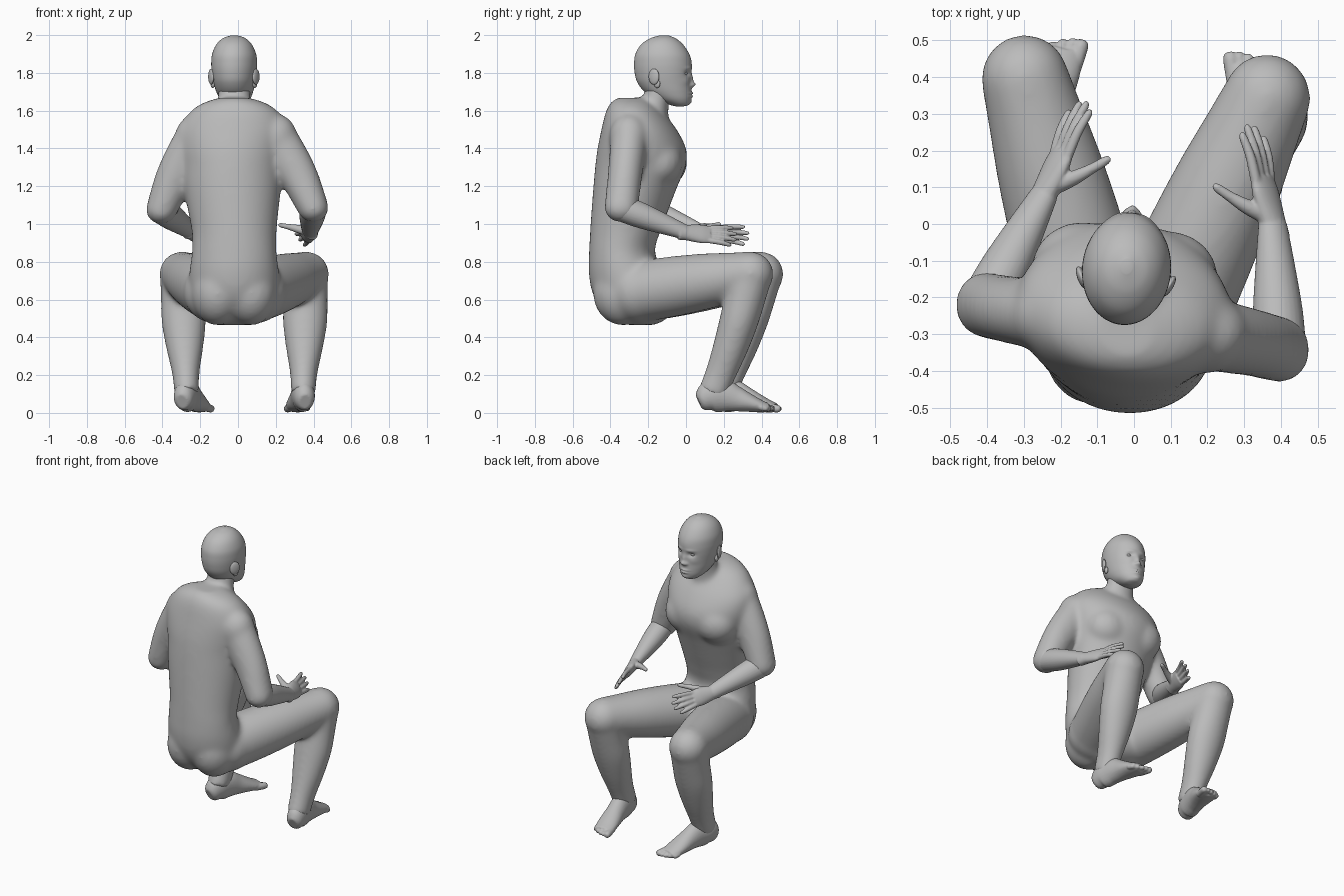
import bpy, bmesh, math
from mathutils import Vector, Matrix

cube = bpy.data.objects.get("Cube")
if cube:
    bpy.data.objects.remove(cube, do_unlink=True)

clay = bpy.data.materials.new("grey clay")
clay.diffuse_color = (0.5, 0.5, 0.5, 1)
clay.use_nodes = True
clay.node_tree.nodes["Principled BSDF"].inputs["Base Color"].default_value = (0.5, 0.5, 0.5, 1)


def spline(rings, sub):
    """Catmull-Rom interpolation of ring tuples."""
    out = []
    for i in range(len(rings) - 1):
        p0, p1 = rings[max(i - 1, 0)], rings[i]
        p2, p3 = rings[i + 1], rings[min(i + 2, len(rings) - 1)]
        for k in range(sub):
            t = k / sub
            out.append([0.5 * (2 * b + (c - a) * t + (2 * a - 5 * b + 4 * c - d) * t * t
                               + (3 * b - a - 3 * c + d) * t ** 3)
                        for a, b, c, d in zip(p0, p1, p2, p3)])
    return out + [list(rings[-1])]


def loft(bm, rings, n=28, sub=5, flat=False, ref=(1, 0, 0), twist=0.0):
    """Closed tube through rings (x, y, z, radius along ref, radius across)."""
    rings = spline(rings, sub)
    pts = [Vector(r[:3]) for r in rings]
    loops = []
    for i, r in enumerate(rings):
        t = Vector((0, 0, 1)) if flat else (pts[min(i + 1, len(pts) - 1)] - pts[max(i - 1, 0)]).normalized()
        a = Vector(ref)
        a = (a - t * a.dot(t)).normalized()
        a = Matrix.Rotation(twist, 3, t) @ a
        b = t.cross(a)
        loops.append([bm.verts.new(pts[i] + a * r[3] * math.cos(u) + b * r[4] * math.sin(u))
                      for u in (2 * math.pi * j / n for j in range(n))])
    for lo, hi in zip(loops, loops[1:]):
        for j in range(n):
            k = (j + 1) % n
            bm.faces.new((lo[j], lo[k], hi[k], hi[j]))
    bm.faces.new(loops[0][::-1])
    bm.faces.new(loops[-1])
    return [v for lp in loops for v in lp]


def ball(bm, centre, radii, turn=0.0):
    m = Matrix.Translation(centre) @ Matrix.Rotation(turn, 4, 'Z') @ Matrix.Diagonal((*radii, 1))
    bmesh.ops.create_uvsphere(bm, u_segments=24, v_segments=16, radius=1, matrix=m)


def limb(bm, start, end, profile, ref=(1, 0, 0), bow=(0, 0, 0)):
    """Tapered limb; profile holds (fraction, radius, radius)."""
    start, end, bow = Vector(start), Vector(end), Vector(bow)
    loft(bm, [(*(start.lerp(end, f) + bow * math.sin(math.pi * f)), ra, rb)
              for f, ra, rb in profile], ref=ref)


def finish(bm, name, voxel=None, smooth=0):
    """Turn the parts into one object, optionally fused to a single skin."""
    bmesh.ops.recalc_face_normals(bm, faces=bm.faces)
    me = bpy.data.meshes.new(name)
    bm.to_mesh(me)
    bm.free()
    ob = bpy.data.objects.new(name, me)
    bpy.context.collection.objects.link(ob)
    me.materials.append(clay)
    bpy.ops.object.select_all(action='DESELECT')
    bpy.context.view_layer.objects.active = ob
    ob.select_set(True)
    if voxel:
        m = ob.modifiers.new("fuse", 'REMESH')
        m.mode, m.voxel_size, m.use_smooth_shade = 'VOXEL', voxel, True
        s = ob.modifiers.new("soften", 'SMOOTH')
        s.factor, s.iterations = 0.5, smooth
        for mod in ("fuse", "soften"):
            bpy.ops.object.modifier_apply(modifier=mod)
    bpy.ops.object.shade_smooth()


# Joint positions per side: -1 is right (-x), +1 is left (+x)
JOINTS = {
    -1: dict(shoulder=(-.215, -.25, 1.455), elbow=(-.405, -.22, 1.075), wrist=(-.245, .08, .96),
             finger=(-.135, .335, .935), hip=(-.12, -.25, .64), knee=(-.297, .395, .735),
             ankle=(-.272, .185, .10), heel=(-.272, .205, 0), toe=(-.185, .51, 0)),
    1: dict(shoulder=(.195, -.30, 1.455), elbow=(.398, -.343, 1.085), wrist=(.378, .0, .955),
            finger=(.315, .27, .93), hip=(.09, -.25, .64), knee=(.362, .342, .735),
            ankle=(.345, .14, .10), heel=(.345, .155, 0), toe=(.308, .46, 0)),
}

# Body: torso, neck, upper arms and legs fused into one skin
body = bmesh.new()
torso = [  # z, centre x, back y, front y, half width
    (.465, -.02, -.31, -.17, .10), (.50, -.02, -.39, -.10, .18), (.57, -.02, -.46, -.07, .225),
    (.65, -.02, -.50, -.08, .24), (.75, -.02, -.515, -.12, .237), (.85, -.02, -.513, -.165, .224),
    (.95, -.02, -.508, -.14, .224), (1.07, -.025, -.50, -.095, .24), (1.2, -.03, -.49, -.045, .26),
    (1.31, -.03, -.48, 0, .275), (1.4, -.03, -.468, 0, .292), (1.5, -.025, -.447, -.05, .292),
    (1.59, -.02, -.425, -.12, .238), (1.64, -.02, -.40, -.17, .168), (1.668, -.02, -.365, -.21, .08)]
loft(body, [(x, (b + f) / 2, z, w, (f - b) / 2) for z, x, b, f, w in torso],
     n=48, flat=True, twist=-.09)
loft(body, [(-.02, -.20, 1.50, .12, .105), (-.02, -.175, 1.60, .098, .082),
            (-.02, -.155, 1.67, .088, .072), (-.02, -.14, 1.75, .085, .072)], flat=True)
for x, y in ((-.14, -.12), (.09, -.145)):
    ball(body, (x, y, 1.325), (.14, .127, .13))
for side, j in JOINTS.items():
    ball(body, (-.02 + .088 * side, -.335, .635), (.14, .158, .172))
    # upper arm
    ball(body, j["shoulder"], (.12, .108, .13))
    limb(body, j["shoulder"], j["elbow"], [(0, .118, .10), (.3, .11, .095), (.6, .10, .091), (1, .083, .09)],
         bow=(.016 * side, 0, 0))
    ball(body, j["elbow"], (.083, .09, .077))
    # leg
    ball(body, j["hip"], (.17, .165, .166))
    limb(body, j["hip"], j["knee"], [(0, .165, .162), (.3, .158, .16), (.6, .147, .148), (.85, .13, .13),
                                     (1, .12, .12)])
    ball(body, j["knee"], (.12, .122, .119))
    limb(body, j["knee"], j["ankle"], [(0, .116, .116), (.2, .117, .109), (.4, .118, .103), (.62, .098, .093),
                                       (.83, .073, .082), (1, .066, .08)], bow=(0, .018, 0))
finish(body, "body", voxel=.012, smooth=24)

for side, j in JOINTS.items():
    word = "left" if side > 0 else "right"

    # Foot with five toes
    foot = bmesh.new()
    base = Vector(j["heel"])
    fwd = (Vector(j["toe"]) - base).normalized()
    across = Vector((fwd.y, -fwd.x, 0)) * -side      # towards the big toe
    loft(foot, [(*(base + fwd * s + Vector((0, 0, z))), w, h) for s, z, w, h in (
        (-.088, .06, .03, .04), (-.07, .068, .049, .06), (-.02, .09, .06, .085), (.05, .09, .059, .085),
        (.11, .074, .059, .068), (.17, .056, .064, .051), (.23, .038, .065, .036), (.28, .027, .056, .024))],
        ref=across)
    for k in range(5):
        root = base + across * (.043 - .024 * k) + fwd * .23 + Vector((0, 0, .03))
        tip = base + across * (.047 - .0245 * k) + fwd * (.322 - .003 * k * k) + Vector((0, 0, .02))
        r = .021 if k == 0 else .0155
        limb(foot, root, tip, [(0, r, r), (.7, r, r), (.93, r * .8, r * .8), (1, r * .4, r * .4)], ref=across)
    finish(foot, word + "_foot", voxel=.006, smooth=3)

    # Forearm and hand: palm, four fanned fingers and a spread thumb
    hand = bmesh.new()
    w = Vector(j["wrist"])
    limb(hand, j["elbow"], w, [(0, .074, .068), (.3, .07, .066), (.65, .057, .052), (1, .043, .034)],
         ref=(-side * .7, 0, .7))
    fwd = (Vector(j["finger"]) - w).normalized()
    fan = Vector((-side * .52, 0, .85))
    fan = (fan - fwd * fan.dot(fwd)).normalized()
    palm = fan.cross(fwd) * side
    out = Vector((-side * .95, 0, .35))
    loft(hand, [(*(w + fwd * s), a, b) for s, a, b in (
        (-.04, .045, .036), (0, .044, .033), (.04, .050, .030), (.09, .055, .026), (.13, .050, .019))], ref=fan)
    for k, length in enumerate((.145, .165, .16, .13)):
        off = .036 - .024 * k
        p = w + fwd * .115 + fan * off
        q = p + fwd * length + fan * off * .5
        limb(hand, p, q, [(0, .0145, .0145), (.5, .0135, .0135), (.9, .011, .011), (1, .005, .005)],
             ref=fan, bow=palm * -.006)
    limb(hand, w + fwd * .02 + fan * .01, w + fwd * .11 + out * .145,
         [(0, .026, .024), (.4, .021, .020), (.7, .0145, .0145), (.93, .012, .012), (1, .005, .005)],
         ref=palm, bow=fwd * -.008)
    finish(hand, word + "_forearm_and_hand", voxel=.005, smooth=3)

# Head: skull loft, then the face pushed in and out
head = bmesh.new()
skull = [  # z, back y, front y, half width
    (1.622, .07, .105, .022), (1.632, .03, .135, .05), (1.66, -.04, .148, .078), (1.70, -.10, .15, .097),
    (1.75, -.138, .148, .110), (1.80, -.152, .15, .118), (1.85, -.155, .148, .121), (1.90, -.148, .137, .116),
    (1.95, -.118, .105, .094), (1.983, -.07, .065, .06), (1.999, -.015, .025, .015)]
verts = loft(head, [(0, (b + f) / 2, z, w, (f - b) / 2) for z, b, f, w in skull], n=112, sub=9, flat=True)
face = [  # x, z, spread x, spread z, push
    (0, 1.738, .018, .014, .020), (0, 1.765, .014, .024, .010), (0, 1.692, .028, .007, .008),
    (0, 1.676, .024, .007, .008), (0, 1.684, .026, .0025, -.005), (0, 1.645, .025, .012, .006),
    (0, 1.86, .05, .03, .003)]
for s in (-1, 1):
    face += [(s * .044, 1.797, .021, .014, -.013), (s * .042, 1.825, .028, .009, .004),
             (s * .018, 1.734, .009, .008, .007), (s * .06, 1.755, .025, .02, .004)]
for v in verts:
    if v.co.y > .02:
        x, z = v.co.x, v.co.z
        v.co.y += sum(p * math.exp(-((x - fx) / sx) ** 2 - ((z - fz) / sz) ** 2) for fx, fz, sx, sz, p in face)
for s in (-1, 1):
    ball(head, (s * .044, .114, 1.797), (.018, .018, .011))
    # ears: shell and lobe
    ball(head, (s * .119, -.038, 1.78), (.012, .032, .042), s * -.45)
    ball(head, (s * .112, -.022, 1.742), (.011, .018, .022), s * -.35)
bmesh.ops.transform(head, verts=head.verts,
                    matrix=Matrix.Translation((-.02, -.12, 0)) @ Matrix.Rotation(-.1, 4, 'Z'))
finish(head, "head")
